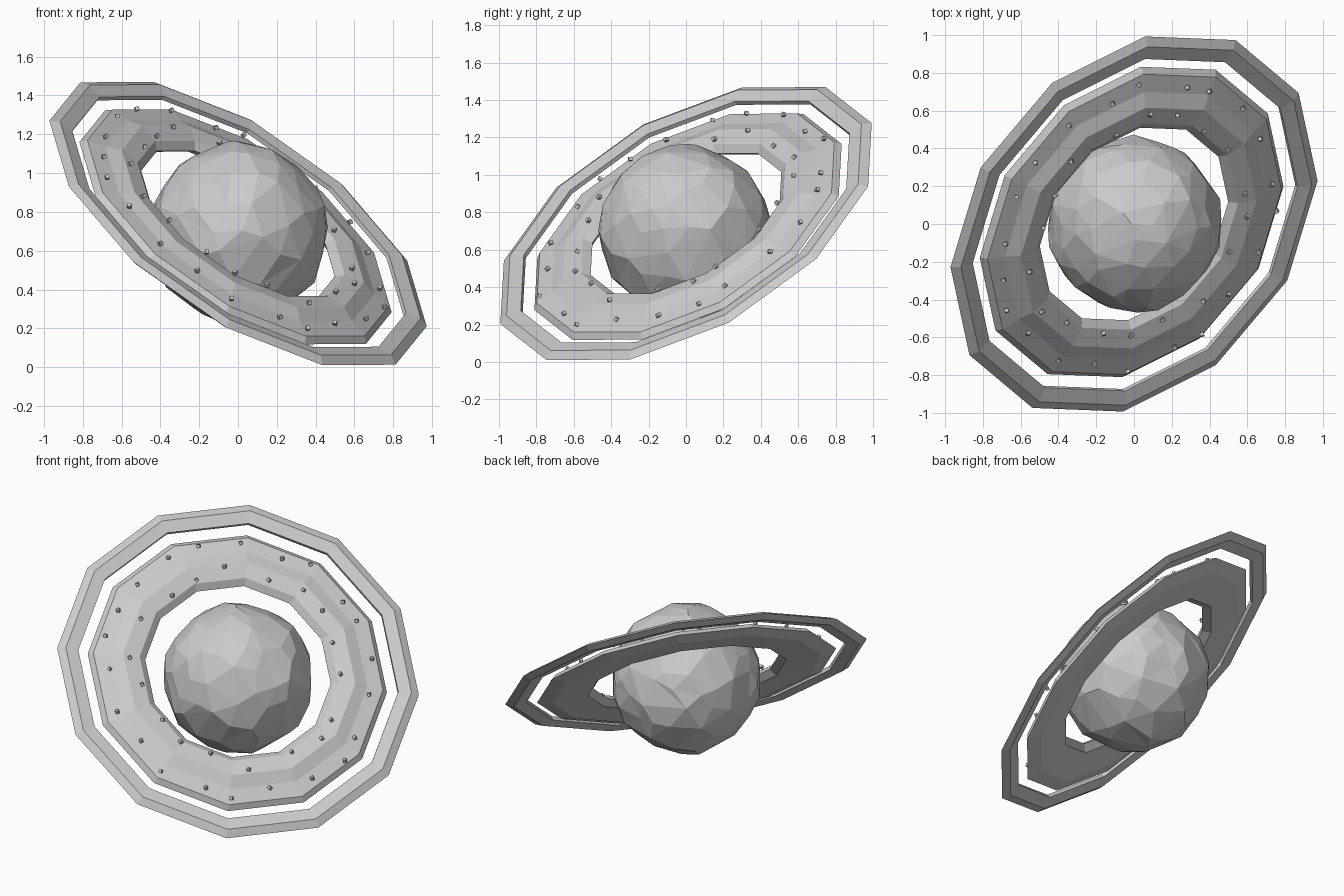
import bpy, bmesh, math, random
from mathutils import Vector, Matrix

if "Cube" in bpy.data.objects:
    bpy.data.objects.remove(bpy.data.objects["Cube"])

random.seed(7)

# Tilted ring frame: normal, first corner direction, and the third axis
CENTER = Vector((0, 0, 0.74))
N = Vector((0.508, -0.433, 0.745)).normalized()
E1 = Vector((0.06, 1.0, 0.54))
E1 = (E1 - N * E1.dot(N)).normalized()
E2 = N.cross(E1)
FRAME = Matrix((E1, E2, N)).transposed()


def place(r, angle, h):
    return CENTER + FRAME @ Vector((r * math.cos(angle), r * math.sin(angle), h))


def finish(bm, name):
    bmesh.ops.recalc_face_normals(bm, faces=bm.faces)
    mesh = bpy.data.meshes.new(name)
    bm.to_mesh(mesh)
    bm.free()
    ob = bpy.data.objects.new(name, mesh)
    bpy.context.collection.objects.link(ob)
    return ob


def ring(name, profile, sides=12):
    """Sweep a closed (radius, height) profile around the tilted axis."""
    bm = bmesh.new()
    loops = [[bm.verts.new(place(r, k * math.tau / sides, h)) for r, h in profile]
             for k in range(sides)]
    n = len(profile)
    for k in range(sides):
        a, b = loops[k], loops[(k + 1) % sides]
        for j in range(n):
            bm.faces.new((a[j], a[(j + 1) % n], b[(j + 1) % n], b[j]))
    return finish(bm, name)


# Outer thin ring with bevelled outer edge
ring("outer_ring", [(1.13, 0), (1.08, 0.025), (1.0, 0.012),
                    (1.0, -0.012), (1.08, -0.025)])

# Broad stepped inner ring
ring("inner_ring", [(0.935, -0.025), (0.905, 0.005), (0.805, 0.02), (0.725, 0.05),
                    (0.62, 0.035), (0.58, 0.0), (0.62, -0.04), (0.84, -0.05)])

# Faceted rocky planet
bm = bmesh.new()
bmesh.ops.create_icosphere(bm, subdivisions=3, radius=0.465,
                           matrix=Matrix.Translation((0, 0, 0)))
for v in bm.verts:
    jitter = Vector([random.uniform(-0.03, 0.03) for _ in range(3)])
    v.co = (v.co + jitter).normalized() * random.uniform(0.45, 0.475)
planet = finish(bm, "planet")
planet.location = (0, 0, 0.695)
dec = planet.modifiers.new("facets", "DECIMATE")
dec.ratio = 0.75

# Small rock cubes scattered in two belts over the stepped ring
bm = bmesh.new()
for radius, height, count in ((0.84, 0.035, 22), (0.65, 0.06, 18)):
    for i in range(count):
        angle = (i + random.uniform(-0.25, 0.25)) * math.tau / count
        pos = place(radius + random.uniform(-0.035, 0.035), angle, height)
        spin = Matrix.Rotation(random.uniform(0, 3), 4, N)
        bmesh.ops.create_cube(bm, size=0.02, matrix=Matrix.Translation(pos) @ spin)
finish(bm, "ring_rocks")
